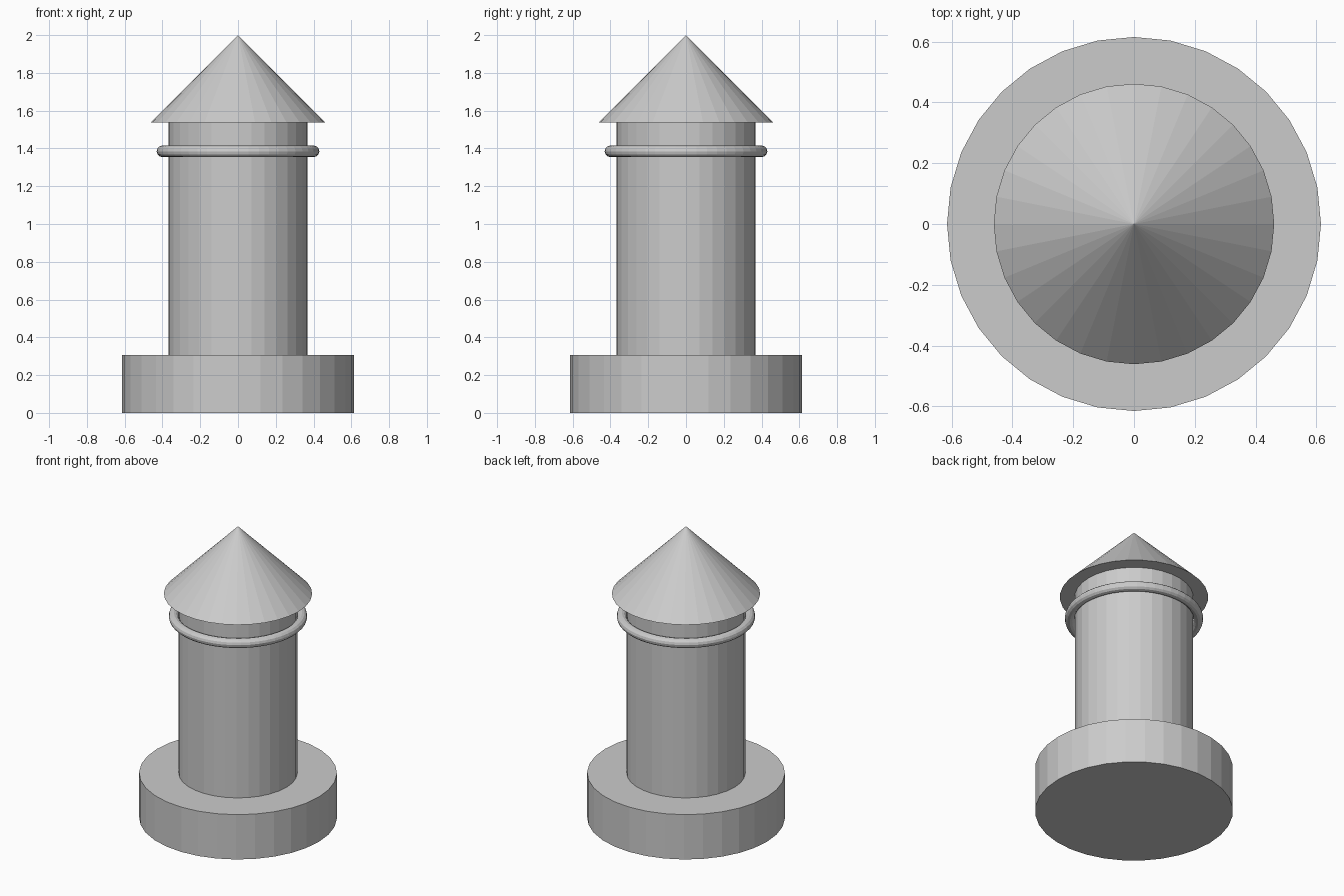
import bpy

if "Cube" in bpy.data.objects:
    bpy.data.objects.remove(bpy.data.objects["Cube"])

U = 2 / 6.5   # module: the model is 6.5 modules tall
SIDES = 32


def drum(name, radius, z0, height, top_radius=None):
    """Flat-sided cylinder, or cone when top_radius is 0, standing on z0."""
    top = radius if top_radius is None else top_radius
    bpy.ops.mesh.primitive_cone_add(
        vertices=SIDES, radius1=radius * U, radius2=top * U,
        depth=height * U, location=(0, 0, (z0 + height / 2) * U))
    bpy.context.object.name = name


# Base, shaft and pointed roof stacked on one axis
drum("base", 2.0, 0, 1.0)
drum("column", 1.2, 1.0, 4.0)
drum("roof", 1.5, 5.0, 1.5, top_radius=0)

# Railing ring around the top of the shaft
bpy.ops.mesh.primitive_torus_add(
    major_segments=48, minor_segments=12,
    major_radius=1.3 * U, minor_radius=0.1 * U, location=(0, 0, 4.5 * U))
bpy.context.object.name = "railing_ring"
